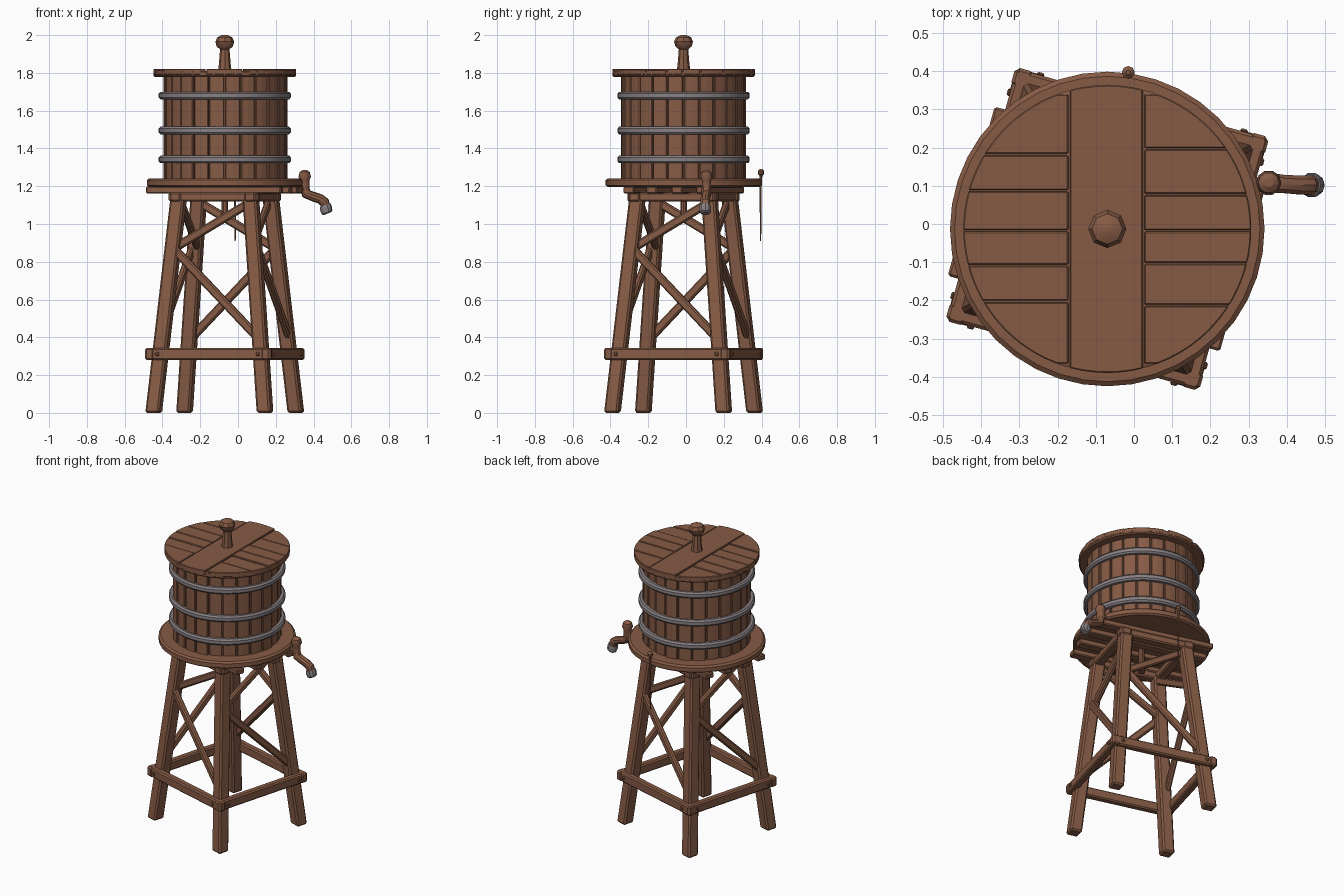
import bpy, bmesh, math, random
from mathutils import Vector, Matrix

if "Cube" in bpy.data.objects:
    bpy.data.objects.remove(bpy.data.objects["Cube"])

random.seed(4)
CX, CY = -0.07, -0.013
ROT = math.radians(-15.5)


def material(name, col):
    m = bpy.data.materials.new(name)
    m.diffuse_color = (*col, 1)
    m.use_nodes = True
    m.node_tree.nodes["Principled BSDF"].inputs["Base Color"].default_value = m.diffuse_color
    return m


WOOD = material("brown_wood", (0.24, 0.105, 0.06))
METAL = material("grey_metal", (0.25, 0.22, 0.23))


def finish(name, bm, mat, smooth=False, bevel=0):
    bmesh.ops.recalc_face_normals(bm, faces=bm.faces)
    me = bpy.data.meshes.new(name)
    bm.to_mesh(me)
    bm.free()
    ob = bpy.data.objects.new(name, me)
    bpy.context.collection.objects.link(ob)
    me.materials.append(mat)
    if bevel:
        b = ob.modifiers.new("worn_edges", 'BEVEL')
        b.width, b.segments, b.limit_method = bevel, 1, 'ANGLE'
    if smooth:
        bpy.ops.object.select_all(action='DESELECT')
        ob.select_set(True)
        bpy.context.view_layer.objects.active = ob
        bpy.ops.object.shade_smooth_by_angle(angle=math.radians(35))
    return ob


def frame(x, y, z, k=0):
    """Point in the turned square frame, on side k, to world space."""
    a = ROT + k * math.pi / 2
    return Vector((CX + x * math.cos(a) - y * math.sin(a),
                   CY + x * math.sin(a) + y * math.cos(a), z))


def beam(name, p, q, w, h, bevel=0.008):
    """Box from p to q, w wide sideways and h high."""
    d = q - p
    side = d.cross(Vector((0, 0, 1))).normalized()
    up = side.cross(d).normalized()
    m = Matrix((d, side * w, up * h)).transposed().to_4x4()
    m.translation = (p + q) / 2
    bm = bmesh.new()
    bmesh.ops.create_cube(bm, size=1, matrix=m)
    return finish(name, bm, WOOD, bevel=bevel)


def lathe(name, profile, mat, c=(CX, CY), n=40, closed=False):
    """Turn (radius, z) points around a vertical axis."""
    bm = bmesh.new()
    rings = [[bm.verts.new((c[0] + r * math.cos(math.tau * i / n),
                            c[1] + r * math.sin(math.tau * i / n), z))
              for i in range(n)] for r, z in profile]
    pairs = list(zip(rings, rings[1:]))
    if closed:
        pairs.append((rings[-1], rings[0]))
    else:
        bm.faces.new(rings[0])
        bm.faces.new(rings[-1])
    for a, b in pairs:
        for i in range(n):
            j = (i + 1) % n
            bm.faces.new((a[i], a[j], b[j], b[i]))
    return finish(name, bm, mat, smooth=True)


def slab(name, pts, z0, z1, mat=WOOD, bevel=0.004):
    bm = bmesh.new()
    f = bm.faces.new([bm.verts.new((x, y, z0)) for x, y in pts])
    g = bmesh.ops.extrude_face_region(bm, geom=[f])
    for v in g["geom"]:
        if isinstance(v, bmesh.types.BMVert):
            v.co.z = z1
    return finish(name, bm, mat, bevel=bevel)


def tube(name, rings, mat, n=10):
    """Round pipe in the xz plane: (x, y, z, radius, tilt from vertical)."""
    bm = bmesh.new()
    loops = []
    for x, y, z, r, t in rings:
        t = math.radians(t)
        loops.append([bm.verts.new((x + r * math.cos(a) * math.cos(t), y + r * math.sin(a),
                                    z + r * math.cos(a) * math.sin(t)))
                      for a in (math.tau * i / n for i in range(n))])
    for a, b in zip(loops, loops[1:]):
        for i in range(n):
            j = (i + 1) % n
            bm.faces.new((a[i], a[j], b[j], b[i]))
    bm.faces.new(loops[0])
    bm.faces.new(loops[-1])
    return finish(name, bm, mat, smooth=True)


def half(z):
    """Half distance between legs at height z."""
    return 0.306 - 0.108 * z / 1.14


# Legs, lower frame, braces and top frame: four equal sides
for k in range(4):
    bm = bmesh.new()
    bmesh.ops.create_cube(bm, size=0.076)
    for v in bm.verts:
        z = 0.0 if v.co.z < 0 else 1.14
        v.co = frame(v.co.x - half(z), v.co.y - half(z), z, k)
    finish("leg_%d" % k, bm, WOOD, bevel=0.01)
    o = half(0.31) + 0.042
    beam("lower_beam_%d" % k, frame(-0.345, -o, 0.312, k), frame(0.345, -o, 0.312, k), 0.045, 0.062)
    d1, d2, d3 = half(0.87), half(0.4), half(1.1)
    beam("long_brace_%d" % k, frame(-d1, -d1 - 0.015, 0.88, k), frame(d2, -d2 - 0.015, 0.39, k), 0.032, 0.045)
    beam("short_brace_%d" % k, frame(-d1, -d1 + 0.015, 0.87, k), frame(d3, -d3 + 0.015, 1.12, k), 0.032, 0.045)
    beam("top_beam_%d" % k, frame(-0.245, -0.205, 1.143, k), frame(0.245, -0.205, 1.143, k), 0.06, 0.048)
    # Pegs where the beams meet the legs
    for s in (-1, 1):
        p = frame(s * half(0.31), -o - 0.02, 0.312, k)
        beam("peg", p, p + frame(0, -0.01, 0, k) - frame(0, 0, 0, k), 0.02, 0.02, 0.004)

# Joists and round platform
for y in (-0.2, -0.07, 0.07, 0.2):
    e = 0.37 if abs(y) > 0.1 else 0.385
    beam("joist", frame(-e, y, 1.18), frame(e, y, 1.18), 0.06, 0.036, 0.006)
lathe("platform", [(0.40, 1.196), (0.412, 1.205), (0.412, 1.232), (0.40, 1.242)], WOOD)

# Tank core and separate staves
lathe("tank_core", [(0.312, 1.23), (0.312, 1.79)], WOOD)
N = 24
for i in range(N):
    a0, a1 = math.tau * (i + 0.04) / N, math.tau * (i + 0.96) / N
    r = 0.327 + random.uniform(-0.006, 0.006)
    angles = [a0, (a0 + a1) / 2, a1]
    pts = [(CX + r * math.cos(a), CY + r * math.sin(a)) for a in angles]
    pts += [(CX + 0.3 * math.cos(a), CY + 0.3 * math.sin(a)) for a in reversed(angles)]
    slab("stave_%d" % i, pts, 1.235, 1.785)

# Metal hoops
for z in (1.342, 1.495, 1.68):
    lathe("hoop", [(0.32, z - 0.02), (0.341, z - 0.02), (0.35, z - 0.01), (0.35, z + 0.01),
                   (0.341, z + 0.02), (0.32, z + 0.02)], METAL, closed=True)

# Lid: round base and planks trimmed to the circle
R = 0.377
lathe("lid_base", [(0.37, 1.778), (R, 1.785), (R, 1.806), (0.37, 1.81)], WOOD)


def plank(name, lo, hi, a, b, swap=False):
    ys = [a + (b - a) * i / 12 for i in range(13)]
    c = [math.sqrt(max(R * R - y * y, 0)) for y in ys]
    pts = [(max(lo, -s), y) for s, y in zip(c, ys)]
    pts += [(min(hi, s), y) for s, y in reversed(list(zip(c, ys)))]
    pts = [(CX + (y if swap else x), CY + (x if swap else y)) for x, y in pts]
    slab(name, pts, 1.79, 1.816 + random.uniform(0, 0.006), bevel=0.003)


left = [-0.355, -0.19, -0.095, -0.005, 0.1, 0.195, 0.355]
right = [-0.355, -0.2, -0.09, -0.005, 0.09, 0.21, 0.355]
for a, b in zip(left, left[1:]):
    plank("lid_plank_left", -1, -0.102, a + 0.002, b - 0.002)
for a, b in zip(right, right[1:]):
    plank("lid_plank_right", 0.097, 1, a + 0.002, b - 0.002)
plank("lid_plank_middle", -1, 1, -0.098, 0.093, True)

# Finial on the lid
lathe("finial", [(0.036, 1.81), (0.031, 1.85), (0.025, 1.925), (0.043, 1.94), (0.05, 1.965),
                 (0.04, 1.988), (0.015, 2.0)], WOOD, n=8)

# Outlet pipe under the tank
lathe("outlet_pipe", [(0.022, 1.03), (0.022, 1.05), (0.018, 1.055), (0.018, 1.2)], WOOD, n=10)

# Spout at the right edge
beam("spout_mount", Vector((0.22, 0.09, 1.21)), Vector((0.36, 0.108, 1.21)), 0.04, 0.035)
tube("spout", [(0.353, 0.108, 1.285, 0.012, 0), (0.353, 0.108, 1.275, 0.027, 0), (0.353, 0.108, 1.25, 0.033, 0),
               (0.353, 0.108, 1.23, 0.025, 0), (0.353, 0.108, 1.19, 0.025, 0), (0.362, 0.107, 1.16, 0.027, 40),
               (0.39, 0.105, 1.148, 0.025, 70), (0.435, 0.102, 1.133, 0.026, 65), (0.458, 0.102, 1.115, 0.027, 40),
               (0.463, 0.102, 1.09, 0.027, 20)], WOOD)
tube("spout_mouth", [(0.462, 0.102, 1.10, 0.029, 22), (0.465, 0.102, 1.085, 0.033, 22),
                     (0.472, 0.102, 1.062, 0.03, 22), (0.474, 0.102, 1.055, 0.022, 22)], METAL)

# Pull rod with knob at the back edge
tube("pull_rod", [(-0.015, 0.395, 0.91, 0.003, 0), (-0.015, 0.395, 1.2, 0.006, 0), (-0.015, 0.397, 1.255, 0.007, 0),
                  (-0.015, 0.397, 1.263, 0.016, 0), (-0.015, 0.397, 1.28, 0.017, 0),
                  (-0.015, 0.397, 1.292, 0.006, 0)], WOOD, 8)
